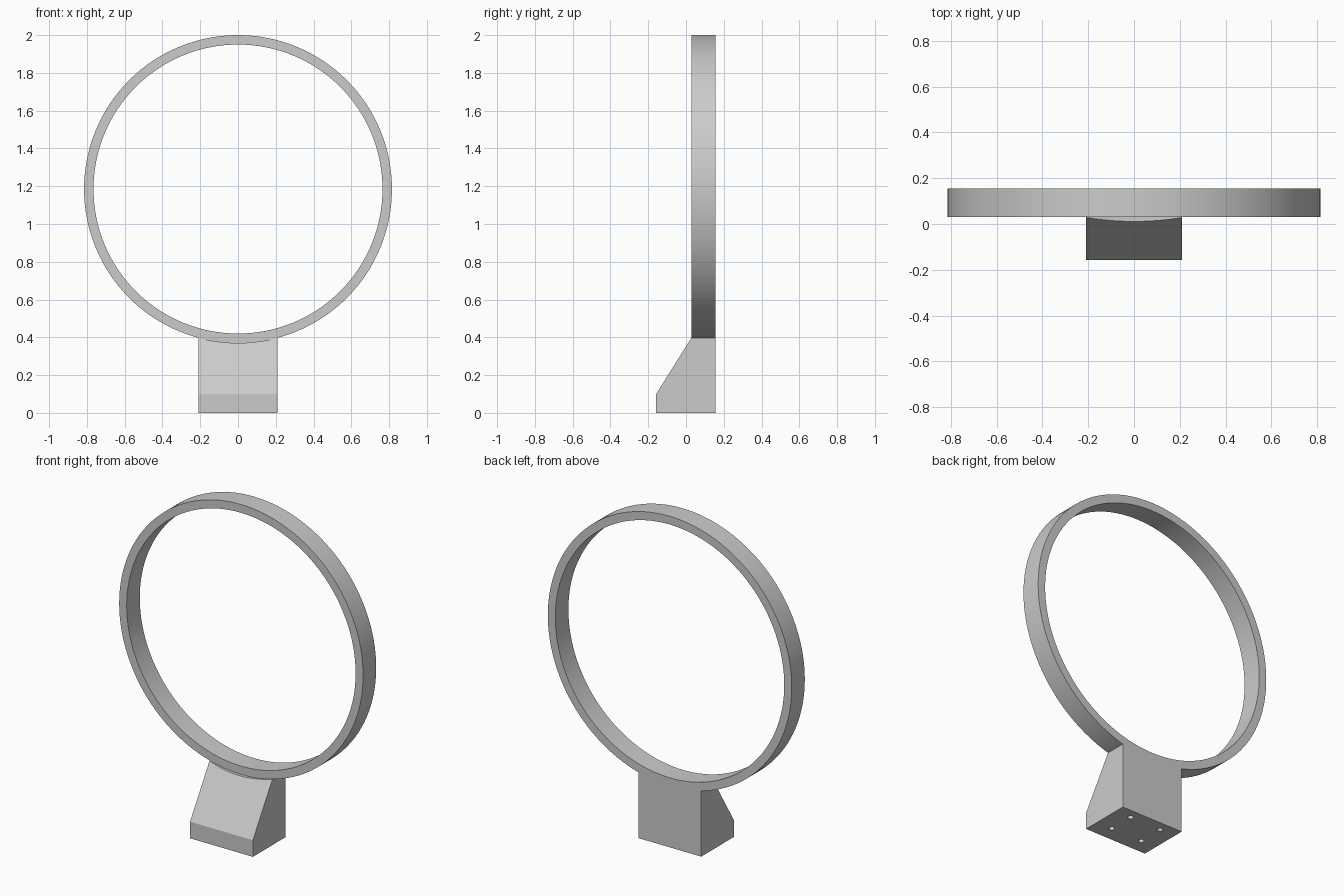
import bpy, bmesh
from math import radians, pi, cos, sin
from mathutils import Matrix

old = bpy.data.objects.get("Cube")
if old:
    bpy.data.objects.remove(old, do_unlink=True)

GREY = (0.6, 0.6, 0.6, 1)
grey = bpy.data.materials.new("light grey")
grey.use_nodes = True
grey.diffuse_color = GREY
grey.node_tree.nodes["Principled BSDF"].inputs["Base Color"].default_value = GREY

SEGMENTS = 128
OUTER, INNER, CENTRE = 0.815, 0.765, 1.185
FRONT, BACK = 0.03, 0.155


def make_object(name, bm):
    bmesh.ops.recalc_face_normals(bm, faces=bm.faces)
    mesh = bpy.data.meshes.new(name)
    bm.to_mesh(mesh)
    bm.free()
    mesh.materials.append(grey)
    obj = bpy.data.objects.new(name, mesh)
    bpy.context.collection.objects.link(obj)
    return obj


def cut(target, cutter):
    mod = target.modifiers.new(cutter.name, "BOOLEAN")
    mod.operation = "DIFFERENCE"
    mod.solver = "EXACT"
    mod.object = cutter
    cutter.hide_render = True
    cutter.hide_set(True)
    cutter.display_type = "WIRE"


# Ring: rectangular section swept round a horizontal axis
bm = bmesh.new()
loops = []
for i in range(SEGMENTS):
    a = 2 * pi * i / SEGMENTS
    loops.append([bm.verts.new((r * cos(a), y, CENTRE + r * sin(a)))
                  for r, y in ((OUTER, FRONT), (OUTER, BACK), (INNER, BACK), (INNER, FRONT))])
for i, loop in enumerate(loops):
    following = loops[(i + 1) % SEGMENTS]
    for j in range(4):
        k = (j + 1) % 4
        bm.faces.new((loop[j], loop[k], following[k], following[j]))
ring = make_object("ring", bm)

# Base: wedge profile extruded across the width
bm = bmesh.new()
profile = [(-0.158, 0), (BACK, 0), (BACK, 0.4), (FRONT, 0.4), (-0.158, 0.1)]
face = bm.faces.new([bm.verts.new((-0.21, y, z)) for y, z in profile])
side = bmesh.ops.extrude_face_region(bm, geom=[face])
bmesh.ops.translate(bm, vec=(0.42, 0, 0),
                    verts=[v for v in side["geom"] if isinstance(v, bmesh.types.BMVert)])
base = make_object("base", bm)

# Cradle cutter: the base top follows the ring's outer edge
bm = bmesh.new()
cradle = [[bm.verts.new((OUTER * cos(2 * pi * i / SEGMENTS), y, CENTRE + OUTER * sin(2 * pi * i / SEGMENTS)))
           for i in range(SEGMENTS)] for y in (-0.5, 0.5)]
for loop in cradle:
    bm.faces.new(loop)
for i in range(SEGMENTS):
    k = (i + 1) % SEGMENTS
    bm.faces.new((cradle[0][i], cradle[0][k], cradle[1][k], cradle[1][i]))
cut(base, make_object("cradle_cutter", bm))

# Four screw holes in the underside
bm = bmesh.new()
for x in (-0.105, 0.105):
    for y in (-0.065, 0.095):
        bmesh.ops.create_cone(bm, cap_ends=True, segments=24, radius1=0.016, radius2=0.016,
                              depth=0.2, matrix=Matrix.Translation((x, y, 0)))
cut(base, make_object("screw_hole_cutter", bm))

# Apply the cuts, then remove the helpers
bpy.context.view_layer.update()
result = bpy.data.meshes.new_from_object(base.evaluated_get(bpy.context.evaluated_depsgraph_get()))
cutters = [m.object for m in base.modifiers]
base.modifiers.clear()
base.data = result
for c in cutters:
    bpy.data.objects.remove(c, do_unlink=True)

# Smooth curves with sharp edges
for obj in (ring, base):
    bpy.ops.object.select_all(action="DESELECT")
    obj.select_set(True)
    bpy.context.view_layer.objects.active = obj
    bpy.ops.object.shade_smooth_by_angle(angle=radians(30))
